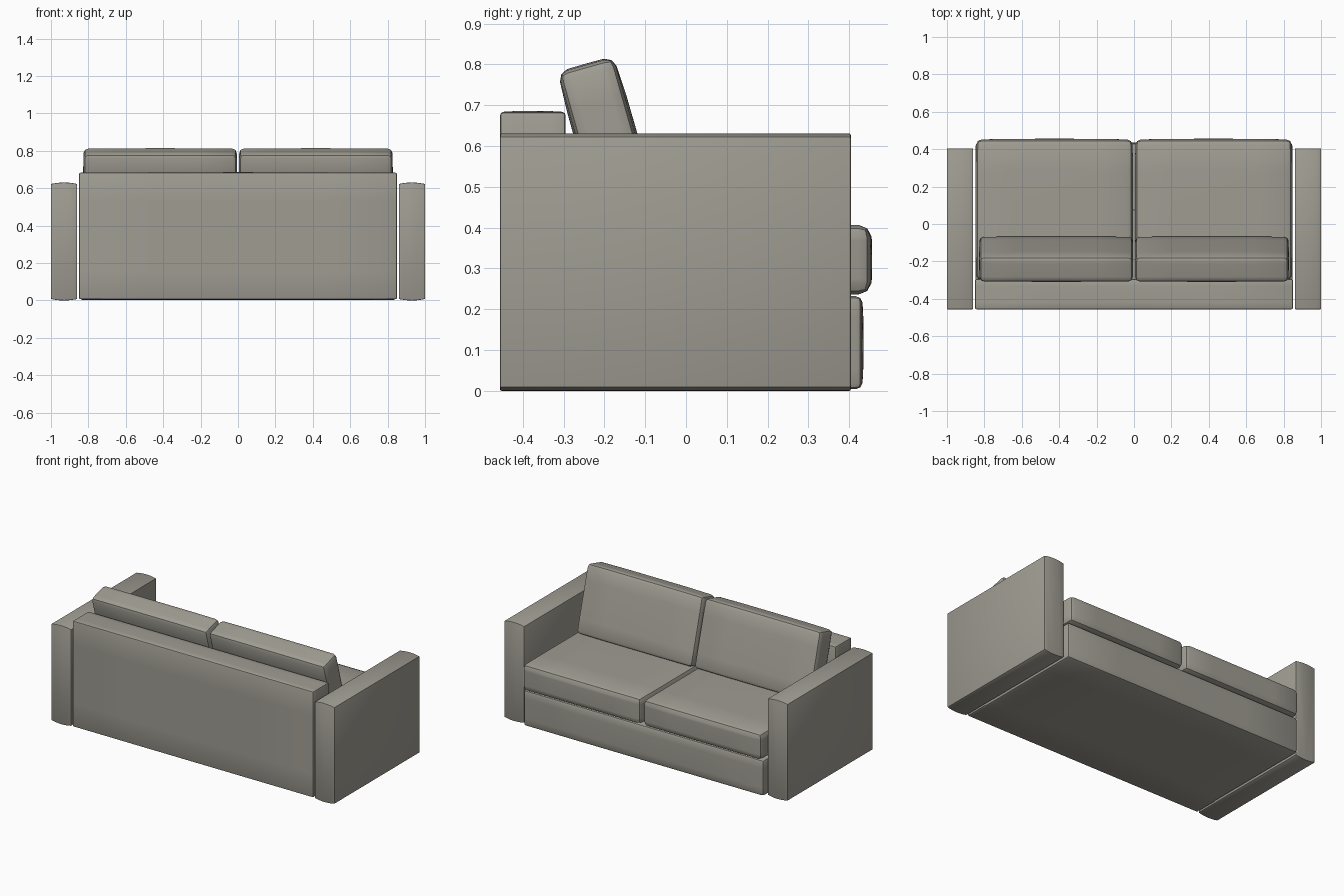
import bpy, bmesh, math
from mathutils import Matrix, Vector

if "Cube" in bpy.data.objects:
    bpy.data.objects.remove(bpy.data.objects["Cube"])

fabric = bpy.data.materials.new("warm grey fabric")
fabric.diffuse_color = (0.35, 0.335, 0.29, 1)
fabric.use_nodes = True
fabric.node_tree.nodes["Principled BSDF"].inputs["Base Color"].default_value = fabric.diffuse_color


def finish(bm, name, angle=30):
    bmesh.ops.recalc_face_normals(bm, faces=bm.faces[:])
    me = bpy.data.meshes.new(name)
    bm.to_mesh(me)
    bm.free()
    me.materials.append(fabric)
    ob = bpy.data.objects.new(name, me)
    bpy.context.collection.objects.link(ob)
    bpy.context.view_layer.objects.active = ob
    ob.select_set(True)
    bpy.ops.object.shade_smooth_by_angle(angle=math.radians(angle))
    ob.select_set(False)
    return ob


def padded_box(name, lo, hi, bevel, bulge=(0, 0, 0), tilt=0, seg=2):
    """Bevelled box whose faces swell outward by bulge; lo/hi include the swell."""
    lo, hi, b = Vector(lo), Vector(hi), Vector(bulge)
    centre, half = (lo + hi) / 2, (hi - lo) / 2 - b
    bm = bmesh.new()
    bmesh.ops.create_cube(bm, size=2)
    for v in bm.verts:
        v.co = Vector([v.co[i] * half[i] for i in range(3)])
    bmesh.ops.bevel(bm, geom=bm.edges[:], offset=bevel, segments=seg,
                    profile=0.5, affect='EDGES')
    if b.length > 0:
        # cut each axis so the panels can swell
        for i in range(3):
            n = Vector([float(k == i) for k in range(3)])
            for f in (-0.55, 0, 0.55):
                bmesh.ops.bisect_plane(bm, geom=bm.verts[:] + bm.edges[:] + bm.faces[:],
                                       plane_co=n * half[i] * f, plane_no=n)
        for v in bm.verts:
            t = [v.co[i] / half[i] for i in range(3)]
            for i in range(3):
                j, k = (i + 1) % 3, (i + 2) % 3
                v.co[i] += b[i] * t[i] * (1 - t[j] ** 4) * (1 - t[k] ** 4)
    bm.transform(Matrix.Translation(centre) @ Matrix.Rotation(tilt, 4, 'X'))
    return finish(bm, name)


def arm(name, side):
    """Slab with gently bowed top and bottom, extruded front to back."""
    bm = bmesh.new()
    n = 6
    xs = [0.86 + 0.14 * i / n for i in range(n + 1)]
    bow = [0.008 * (1 - (2 * i / n - 1) ** 2) for i in range(n + 1)]
    prof = [(x, 0.008 - h) for x, h in zip(xs, bow)]
    prof += [(x, 0.623 + h) for x, h in zip(xs[::-1], bow)]
    face = bm.faces.new([bm.verts.new((side * x, -0.456, z)) for x, z in prof])
    ext = bmesh.ops.extrude_face_region(bm, geom=[face])
    for v in ext["geom"]:
        if isinstance(v, bmesh.types.BMVert):
            v.co.y = 0.404
    bmesh.ops.recalc_face_normals(bm, faces=bm.faces[:])
    sharp = [e for e in bm.edges if e.calc_face_angle(0) > 0.8]
    bmesh.ops.bevel(bm, geom=sharp, offset=0.004, segments=2, profile=0.5,
                    affect='EDGES')
    finish(bm, name)


# frame
padded_box("base", (-0.848, -0.44, 0.004), (0.848, 0.435, 0.232), 0.015, (0, 0.004, 0))
padded_box("backrest", (-0.85, -0.456, 0.004), (0.85, -0.295, 0.686), 0.008, (0, 0, 0.003))

# mirrored arms and cushions
for side, label in ((-1, "left"), (1, "right")):
    arm(label + "_arm", side)
    x0, x1 = sorted((side * 0.004, side * 0.848))
    padded_box(label + "_seat_cushion", (x0, -0.305, 0.234), (x1, 0.456, 0.409),
               0.028, (0.005, 0.005, 0.003))
    x0, x1 = sorted((side * 0.004, side * 0.828))
    padded_box(label + "_back_cushion", (x0, -0.264, 0.38), (x1, -0.112, 0.81),
               0.022, (0.004, 0.006, 0.004), tilt=math.radians(15.8))
